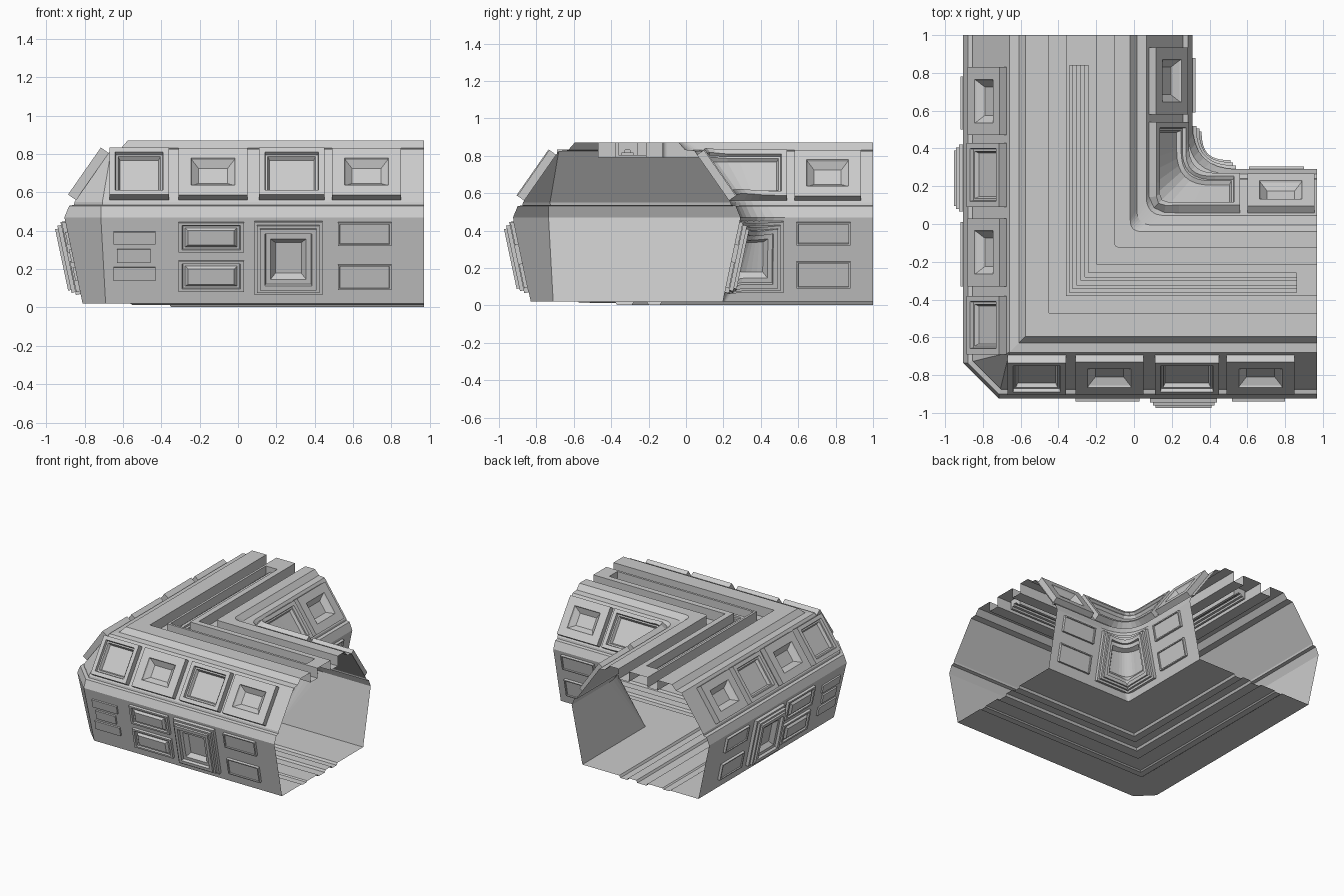
import bpy, bmesh
from mathutils import Vector

if "Cube" in bpy.data.objects:
    bpy.data.objects.remove(bpy.data.objects["Cube"])

END_X, END_Y, STRIP_END = 0.97, 1.0, 0.85
SYM = -0.615                      # outer s + matching inner s


def world(a, b, z, mirror=False):
    if mirror:
        a, b = b, a
    return Vector((a + 0.01, b - 0.01, z))


def corner(s, c, u):
    """Point at signed distance u from the bend of an L path with offset s and corner cut c."""
    if u >= c:
        return s + u, s
    if u <= -c:
        return s, s - u
    t = (u / c + 1) / 2
    if s < -0.6:                                  # outer bend: straight chamfer
        return s + c * t, s + c * (1 - t)
    return s + c * t * t, s + c * (1 - t) ** 2    # inner bend: rounded


def make(name, verts, faces, flip=False):
    me = bpy.data.meshes.new(name)
    me.from_pydata([tuple(v) for v in verts], [], [f[::-1] if flip else f for f in faces])
    bm = bmesh.new()
    bm.from_mesh(me)
    bmesh.ops.remove_doubles(bm, verts=bm.verts, dist=0.0004)
    bmesh.ops.dissolve_degenerate(bm, edges=bm.edges, dist=0.0004)
    bm.to_mesh(me)
    bm.free()
    ob = bpy.data.objects.new(name, me)
    bpy.context.collection.objects.link(ob)
    return ob


# Cross-section points: (offset, height, corner cut, height inside the roof recess)
def p(s, z, c=0.0, z2=None):
    return (s, z, c, z if z2 is None else z2)


OUT_LO, OUT_MID = p(-0.82, 0.02, 0.12), p(-0.915, 0.47, 0.19)
OUT_S0, OUT_S1 = p(-0.862, 0.55, 0.145), p(-0.67, 0.825, 0.0)
IN_LO, IN_MID = p(0.205, 0.02, 0.02), p(0.30, 0.47, 0.24)
IN_S0, IN_S1 = p(0.247, 0.55, 0.21), p(0.055, 0.825, 0.10)

outer = [OUT_LO, OUT_MID, p(-0.89, 0.53, 0.165), p(-0.865, 0.535, 0.15), OUT_S0, OUT_S1,
         p(-0.62, 0.83), p(-0.585, 0.87)]
roof = [p(-0.46, 0.87), p(-0.46, 0.79), p(-0.37, 0.79), p(-0.37, 0.87)]
for s, a, b in [(-0.352, .87, .80), (-0.335, .80, .815), (-0.315, .815, .83), (-0.29, .83, .815),
                (-0.27, .815, .80), (-0.25, .80, .87)]:
    roof += [p(s, 0.87, 0, a), p(s, 0.87, 0, b)]
roof += [p(-0.205, 0.87), p(-0.205, 0.79), p(-0.115, 0.79, 0.03), p(-0.115, 0.87, 0.03)]
inner = [p(-0.03, 0.87, 0.06), p(0.005, 0.83, 0.08), IN_S1, IN_S0, p(0.25, 0.535, 0.21),
         p(0.275, 0.53, 0.225), IN_MID, IN_LO]
floor = [p(s, z) for s, z in [(-.12, .02), (-.13, .003), (-.19, .003), (-.2, .02), (-.27, .02),
                              (-.28, .003), (-.36, .003), (-.37, .02), (-.5, .02), (-.51, .012),
                              (-.56, .012), (-.57, .02)]]


# L-shaped tunnel shell: every section point swept along both arms
def sweep(name, prof):
    rows = []
    for s, z, c, z2 in prof:
        mid = [corner(s, c, c * k / 4) + (z2,) for k in range(-4, 5)]
        row = [(s, END_Y + 0.01, z), (s, STRIP_END, z), (s, STRIP_END, z2)] + mid
        row += [(STRIP_END, s, z2), (STRIP_END, s, z), (END_X - 0.01, s, z)]
        rows.append(row)
    n = len(rows[0])
    verts = [world(*q) for r in rows for q in r]
    faces = [(i * n + j, i * n + j + 1, (i + 1) * n + j + 1, (i + 1) * n + j)
             for i in range(len(rows) - 1) for j in range(n - 1)]
    make(name, verts, faces)


sweep("outer_wall", outer)
sweep("roof", [outer[-1]] + roof + [inner[0]])
sweep("inner_wall", inner)
sweep("floor", [IN_LO] + floor + [OUT_LO])


# Stepped panel lying on a wall; rings = (inset, height above the wall)
def panel(name, lo, hi, rect, rings, mirror=False, curved=False, kz=0.8):
    x0, x1, z0, z1 = rect
    is_in = lo[0] > 0

    def at(u, z, ext):
        t = (z - lo[1]) / (hi[1] - lo[1])
        s = lo[0] + (hi[0] - lo[0]) * t
        c = lo[2] + (hi[2] - lo[2]) * t
        a, b = corner(s, c, u * (ext - s)) if curved else (u - 0.01, s)
        return Vector((a, b, z))

    verts, faces = [], []
    for inset, off in rings:
        ext = x1 - inset
        us = [k / 6 - 1 for k in range(13)] if curved else [x0 + inset, x1 - inset]
        zb, zt = z0 + inset * kz, z1 - inset * kz
        for u, z in [(u, zb) for u in us] + [(u, zt) for u in us[::-1]]:
            e = 0.03
            nrm = (at(u + e, z, ext) - at(u - e, z, ext)).cross(at(u, z + e, ext) - at(u, z - e, ext))
            nrm.normalize()
            verts.append(world(*(at(u, z, ext) + nrm * (-off if is_in else off)), mirror))
    n = len(us)
    m = 2 * n
    for i in range(len(rings) - 1):
        for j in range(m):
            k = (j + 1) % m
            faces.append((i * m + j, i * m + k, (i + 1) * m + k, (i + 1) * m + j))
    base = (len(rings) - 1) * m
    for k in range(n - 1):
        faces.append((base + k, base + k + 1, base + m - 2 - k, base + m - 1 - k))
    make(name, verts, faces, is_in != mirror)


WIDE = [(0, 0), (0, .05), (.03, .05), (.034, .03), (.045, .03), (.055, .008)]
DEEP = [(0, 0), (0, .045), (.065, .045), (.07, .035), (.105, .004)]
PLATE = [(0, 0), (0, .012)]
RAISED = [(0, 0), (0, .02), (.01, .02), (.012, .012)]
VENT = [(0, 0), (0, .02), (.018, .02), (.022, .008), (.035, .008), (.05, .025)]
FRAME = [(0, 0), (0, .025), (.015, .025), (.015, .045), (.03, .045), (.03, .06), (.055, .06),
         (.06, .04), (.085, .04), (.11, .008)]

for mirror, side in ((False, "front"), (True, "left")):
    # upper slope windows
    for x0, x1, kind in [(-.67, -.36, WIDE), (-.31, .05, DEEP), (.11, .45, WIDE), (.49, .85, DEEP)]:
        panel(side + "_slope_window", OUT_S0, OUT_S1, (x0, x1, .56, .805), kind, mirror)
    # lower wall panels
    wall = (OUT_LO, OUT_MID)
    for x0, x1, z0, z1 in [(-.65, -.43, .33, .395), (-.63, -.455, .235, .305), (-.65, -.43, .14, .21)]:
        panel(side + "_slat", *wall, (x0, x1, z0, z1), PLATE, mirror)
    for z0, z1 in [(.29, .445), (.085, .245)]:
        panel(side + "_vent", *wall, (-.31, .03, z0, z1), VENT, mirror)
    panel(side + "_square_frame", *wall, (.085, .44, .07, .45), FRAME, mirror, kz=1)
    for z0, z1 in [(.325, .445), (.095, .225)]:
        panel(side + "_plate", *wall, (.52, .8, z0, z1), RAISED, mirror)
    # inner side of each arm
    panel(side + "_inner_window", IN_S0, IN_S1, (.6, .955, .56, .805), DEEP, mirror)
    for z0, z1 in [(.325, .445), (.095, .235)]:
        panel(side + "_inner_plate", IN_LO, IN_MID, (.61, .9, z0, z1), RAISED, mirror)

# panels bent around the inner corner
panel("corner_slope_window", IN_S0, IN_S1, (0, .55, .56, .805), WIDE, curved=True)
panel("corner_square_frame", IN_LO, IN_MID, (0, .53, .07, .45), FRAME, curved=True, kz=1)
